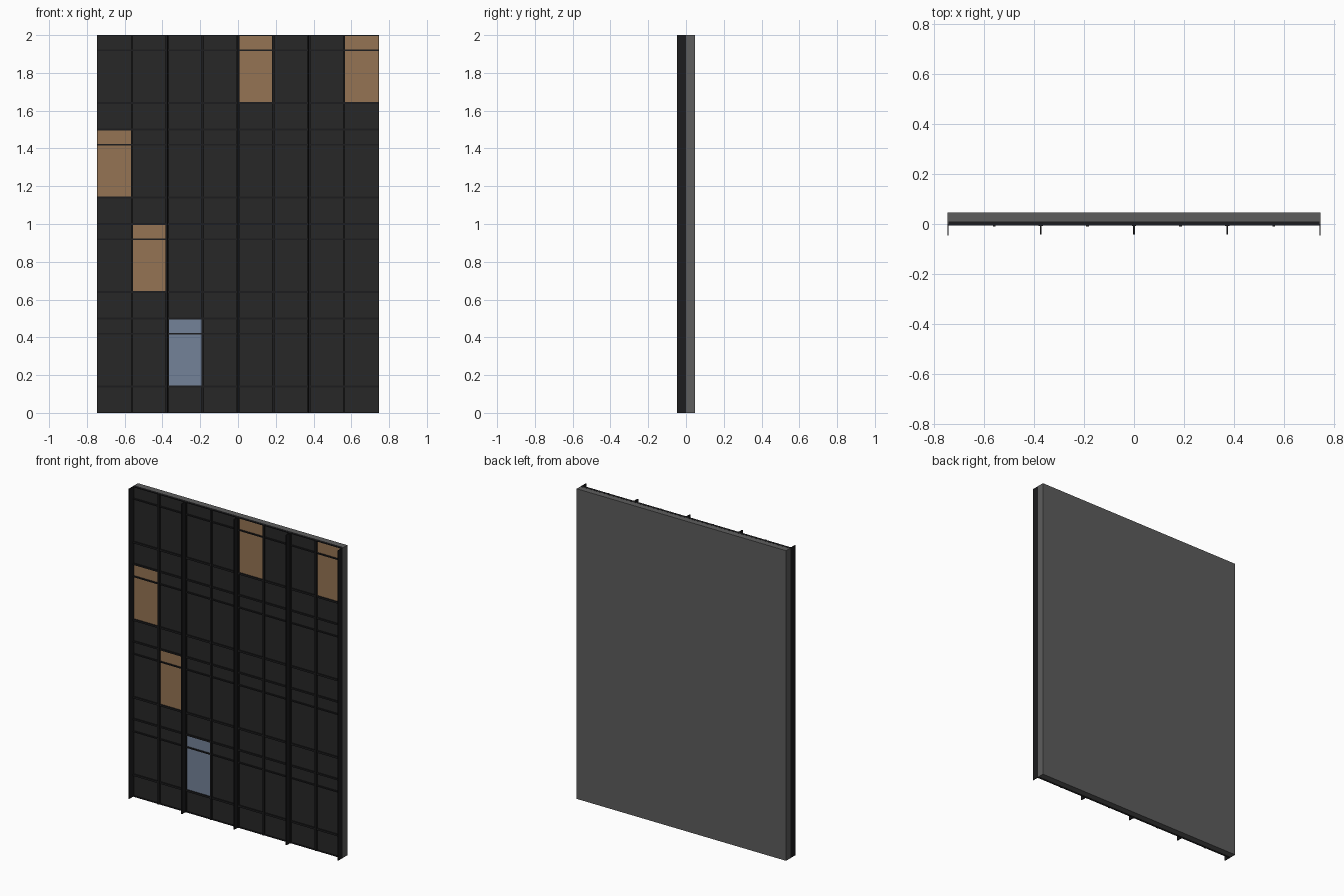
import bpy
import bmesh
from mathutils import Matrix, Vector

if "Cube" in bpy.data.objects:
    bpy.data.objects.remove(bpy.data.objects["Cube"], do_unlink=True)


def material(name, rgb):
    mat = bpy.data.materials.new(name)
    mat.use_nodes = True
    mat.diffuse_color = (*rgb, 1)
    mat.node_tree.nodes["Principled BSDF"].inputs["Base Color"].default_value = (*rgb, 1)
    return mat


concrete = material("grey wall", (0.11, 0.11, 0.11))
metal = material("black metal", (0.012, 0.012, 0.013))
dark = material("dark glass", (0.02, 0.02, 0.02))
warm = material("warm lit glass", (0.30, 0.175, 0.088))
cool = material("cool lit glass", (0.175, 0.225, 0.315))


def boxes(name, mat, spans):
    """One object from boxes given as (x0, x1, y0, y1, z0, z1)."""
    bm = bmesh.new()
    for x0, x1, y0, y1, z0, z1 in spans:
        centre = Vector((x0 + x1, y0 + y1, z0 + z1)) / 2
        size = Vector((x1 - x0, y1 - y0, z1 - z0))
        bmesh.ops.create_cube(bm, size=1, matrix=Matrix.Translation(centre) @ Matrix.Diagonal(size.to_4d()))
    mesh = bpy.data.meshes.new(name)
    bm.to_mesh(mesh)
    bm.free()
    mesh.materials.append(mat)
    obj = bpy.data.objects.new(name, mesh)
    bpy.context.collection.objects.link(obj)
    return obj


HALF, HEIGHT, BACK, FRONT = 0.747, 2.0, 0.047, -0.047
FLOORS, COLUMNS = 4, 8
STOREY = HEIGHT / FLOORS
BAY = 2 * HALF / COLUMNS
SEAT = 0.01          # plane where the wall meets the glazing
SILL, RAIL = 0.14, 0.42

# Backing wall and its side returns
boxes("backing_wall", concrete, [(-HALF, HALF, SEAT, BACK, 0, HEIGHT)])
boxes("wall_returns", concrete, [
    (-HALF, -HALF + 0.004, 0, SEAT, 0, HEIGHT),
    (HALF - 0.004, HALF, 0, SEAT, 0, HEIGHT)])

# Glass panes, with a few lit rooms keyed by column and floor
lit = {(0, 2): warm, (1, 1): warm, (2, 0): cool, (4, 3): warm, (7, 3): warm}
panes = {dark: [], warm: [], cool: []}
for floor in range(FLOORS):
    base = floor * STOREY
    for col in range(COLUMNS):
        x0 = max(-HALF + col * BAY, -HALF + 0.004)
        x1 = min(-HALF + (col + 1) * BAY, HALF - 0.004)
        panes[dark].append((x0, x1, 0, SEAT, base, base + SILL))
        panes[lit.get((col, floor), dark)].append((x0, x1, 0, SEAT, base + SILL, base + STOREY))
for mat, name in ((dark, "dark_panes"), (warm, "warm_panes"), (cool, "cool_panes")):
    boxes(name, mat, panes[mat])

# Horizontal transoms on every storey
rails = []
for floor in range(FLOORS):
    base = floor * STOREY
    for z, half in ((0, 0.005), (SILL, 0.006), (RAIL, 0.004)):
        rails.append((-HALF + 0.004, HALF - 0.004, -0.007, SEAT - 0.001,
                      max(0, base + z - half), base + z + half))
rails.append((-HALF + 0.004, HALF - 0.004, -0.007, SEAT, HEIGHT - 0.004, HEIGHT + 0.0005))
boxes("transoms", metal, rails)

# Vertical mullions: slim ones between, wide ones carrying a deep fin
slim, wide, fins = [], [], []
for i in range(1, COLUMNS):
    x = -HALF + i * BAY
    if i % 2:
        slim.append((x - 0.0055, x + 0.0055, -0.011, 0.002, 0, HEIGHT))
    else:
        wide.append((x - 0.009, x + 0.009, -0.009, 0.002, 0, HEIGHT))
        fins.append((x - 0.0035, x + 0.0035, -0.043, 0, 0, HEIGHT))
boxes("slim_mullions", metal, slim)
boxes("wide_mullions", metal, wide)
boxes("deep_fins", metal, fins)

# Thin blades closing both ends
boxes("edge_fins", metal, [
    (-HALF, -HALF + 0.004, FRONT, 0, 0, HEIGHT),
    (HALF - 0.004, HALF, FRONT, 0, 0, HEIGHT)])
